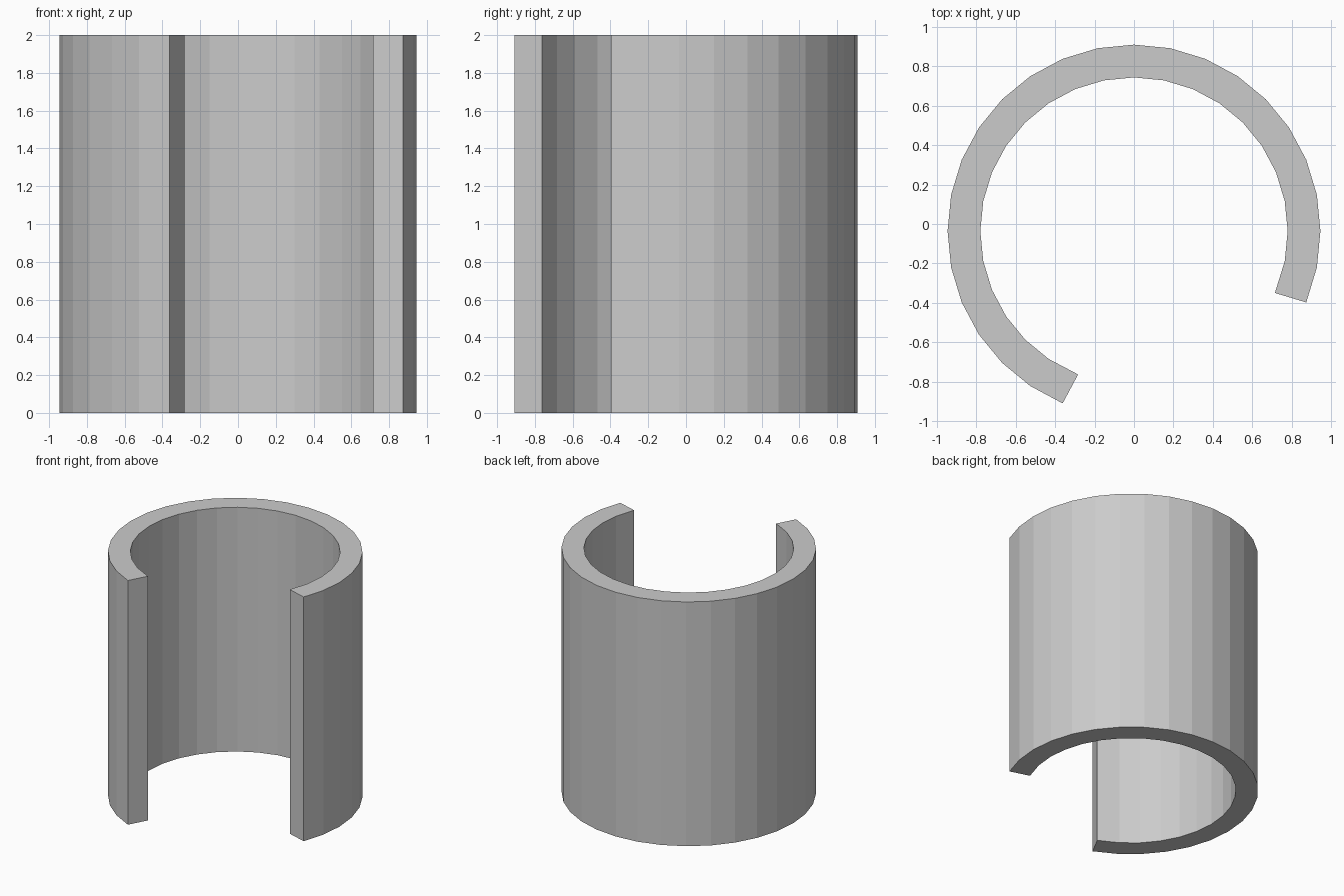
import bpy
import math

if "Cube" in bpy.data.objects:
    bpy.data.objects.remove(bpy.data.objects["Cube"])

R, CY, H, T = 0.945, -0.036, 2.0, 0.166
SIDES, START, STEPS = 32, -2, 24   # three quarters of a 32-sided cylinder

# Open curved wall, one quad per side, normals outward
verts = []
for i in range(STEPS + 1):
    a = 2 * math.pi * (START + i) / SIDES
    x, y = R * math.cos(a), CY + R * math.sin(a)
    verts += [(x, y, 0), (x, y, H)]
faces = [(2 * i, 2 * i + 2, 2 * i + 3, 2 * i + 1) for i in range(STEPS)]

mesh = bpy.data.meshes.new("curved_wall")
mesh.from_pydata(verts, [], faces)
wall = bpy.data.objects.new("curved_wall", mesh)
bpy.context.collection.objects.link(wall)

# Thickness inward, leaving the front gap open
solid = wall.modifiers.new("thickness", 'SOLIDIFY')
solid.thickness = T
solid.offset = -1
